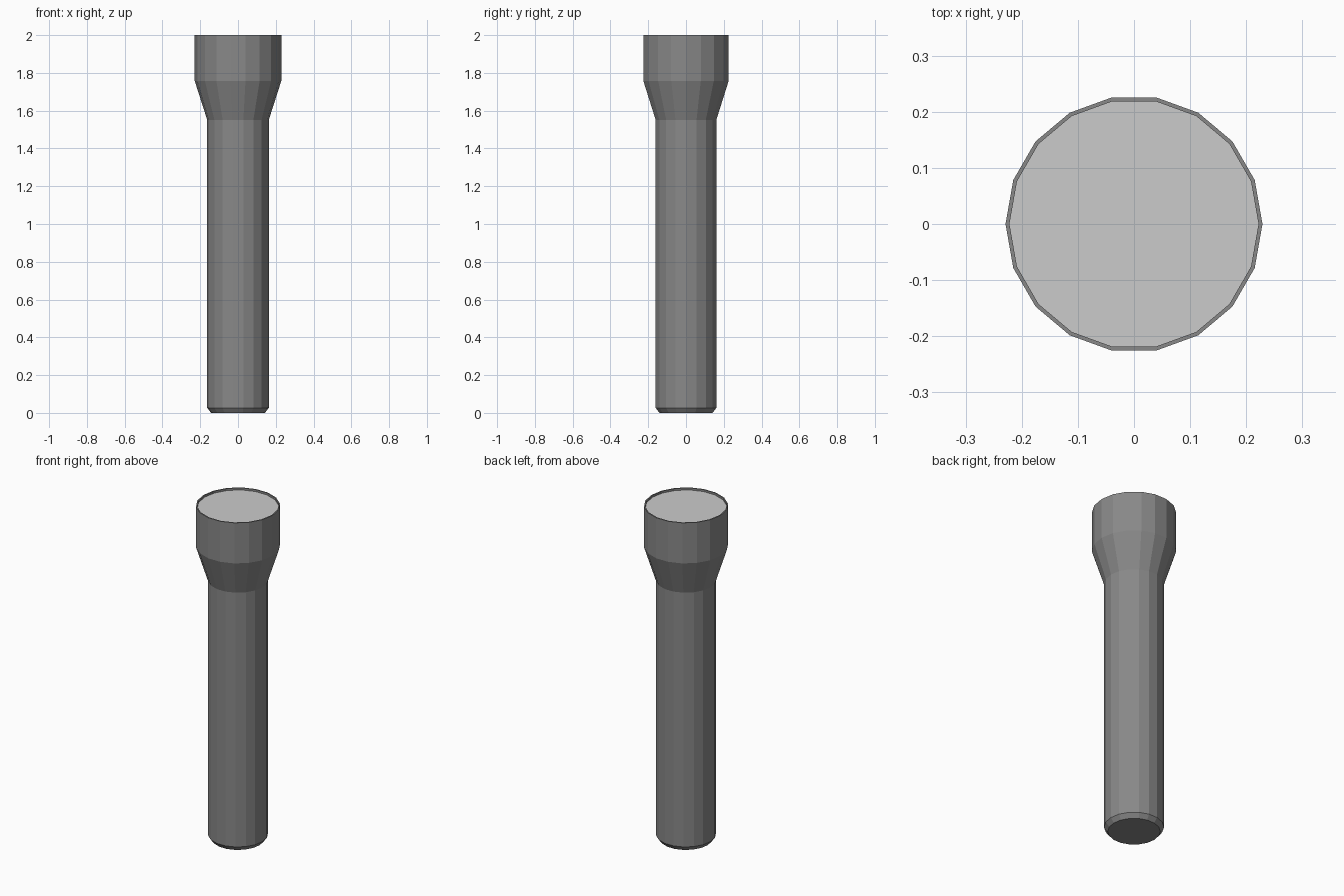
import bpy, bmesh
from math import cos, sin, tau

if "Cube" in bpy.data.objects:
    bpy.data.objects.remove(bpy.data.objects["Cube"])

SIDES = 18

# Dark grey casing; the lens stays default grey
casing = bpy.data.materials.new("dark_casing")
casing.diffuse_color = (0.25, 0.25, 0.25, 1)
casing.use_nodes = True
casing.node_tree.nodes["Principled BSDF"].inputs["Base Color"].default_value = casing.diffuse_color


def lathe(name, profile, cap_start=False, cap_end=False, material=None):
    """Revolve (radius, z) points, listed along the outside from bottom to top."""
    bm = bmesh.new()
    rings = [[bm.verts.new((r * cos(tau * i / SIDES), r * sin(tau * i / SIDES), z))
              for i in range(SIDES)] for r, z in profile]
    for a, b in zip(rings, rings[1:]):
        for i in range(SIDES):
            j = (i + 1) % SIDES
            bm.faces.new((a[i], a[j], b[j], b[i]))
    if cap_start:
        bm.faces.new(rings[0][::-1])
    if cap_end:
        bm.faces.new(rings[-1])
    mesh = bpy.data.meshes.new(name)
    bm.to_mesh(mesh)
    bm.free()
    if material:
        mesh.materials.append(material)
    obj = bpy.data.objects.new(name, mesh)
    bpy.context.collection.objects.link(obj)
    return obj


# Handle with chamfered tail cap
lathe("handle", [(0.143, 0), (0.163, 0.027), (0.163, 1.551)],
      cap_start=True, material=casing)

# Flared head with a thin flat rim and a short inner wall
lathe("head", [(0.163, 1.551), (0.229, 1.757), (0.229, 2.0),
               (0.222, 2.0), (0.222, 1.988)], material=casing)

# Flat lens, slightly recessed inside the rim
lathe("lens", [(0.222, 1.988)], cap_end=True)
